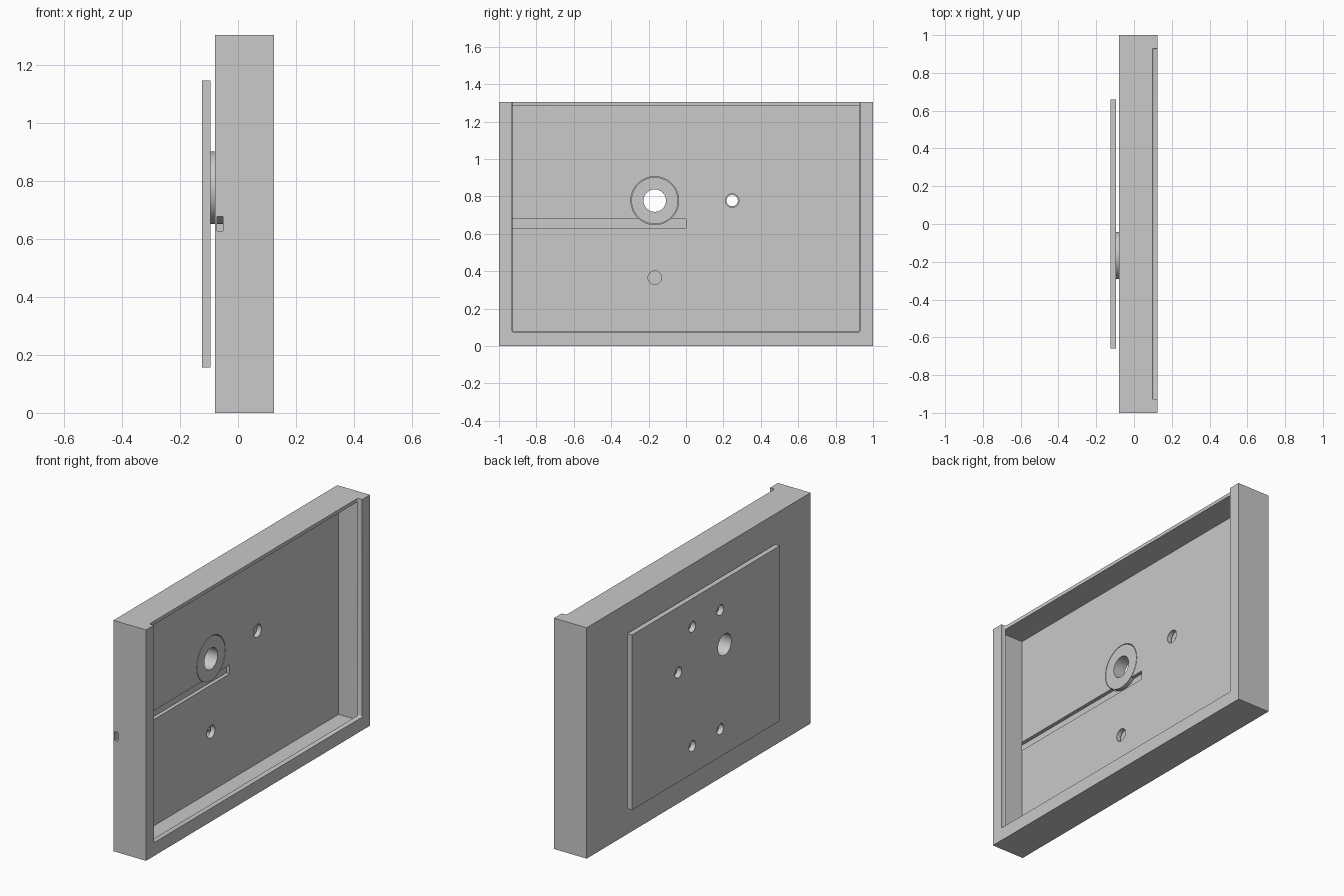
import bpy
import math

if "Cube" in bpy.data.objects:
    bpy.data.objects.remove(bpy.data.objects["Cube"], do_unlink=True)

grey = bpy.data.materials.new("plain grey")
grey.use_nodes = True
grey.diffuse_color = (0.585, 0.585, 0.585, 1)
grey.node_tree.nodes["Principled BSDF"].inputs["Base Color"].default_value = (0.585, 0.585, 0.585, 1)


def box(name, x, y, z):
    """Box spanning the given (low, high) ranges."""
    bpy.ops.mesh.primitive_cube_add(size=1, location=[sum(r) / 2 for r in (x, y, z)])
    ob = bpy.context.object
    ob.name = name
    ob.scale = [r[1] - r[0] for r in (x, y, z)]
    bpy.ops.object.transform_apply(location=False, rotation=False, scale=True)
    ob.data.materials.append(grey)
    return ob


def rod(name, x, y, z, radius):
    """Cylinder lying along x."""
    bpy.ops.mesh.primitive_cylinder_add(
        vertices=64, radius=radius, depth=x[1] - x[0],
        location=(sum(x) / 2, y, z), rotation=(0, math.pi / 2, 0))
    ob = bpy.context.object
    ob.name = name
    bpy.ops.object.transform_apply(location=False, rotation=True, scale=False)
    ob.data.materials.append(grey)
    return ob


def apply(ob, mod):
    bpy.ops.object.select_all(action="DESELECT")
    bpy.context.view_layer.objects.active = ob
    ob.select_set(True)
    bpy.ops.object.modifier_apply(modifier=mod.name)


def cut(ob, cutter):
    mod = ob.modifiers.new("cut", "BOOLEAN")
    mod.operation = "DIFFERENCE"
    mod.solver = "EXACT"
    mod.object = cutter
    apply(ob, mod)
    bpy.data.objects.remove(cutter, do_unlink=True)


def finish(ob):
    bpy.ops.object.select_all(action="DESELECT")
    bpy.context.view_layer.objects.active = ob
    ob.select_set(True)
    bpy.ops.object.shade_smooth_by_angle(angle=math.radians(30))


BACK, FLOOR, LIP, FRONT = -0.079, -0.052, 0.097, 0.125
PLATE = (-0.125, -0.095)
THROUGH = (-0.3, 0.0)
HUB = (-0.167, 0.777)
PIN = (0.247, 0.777)

# Shallow tray: the opening is cut first, leaving a retaining lip
tray = box("tray", (BACK, FRONT), (-1, 1), (0, 1.305))
opening = box("opening_cutter", (LIP, 0.3), (-0.93, 0.93), (0.075, 1.5))
bevel = opening.modifiers.new("round", "BEVEL")
bevel.width = 0.008
bevel.segments = 4
apply(opening, bevel)
cut(tray, opening)

# Wider pocket behind the lip, reaching just past the rounded opening edge
cut(tray, box("pocket_cutter", (FLOOR, LIP + 0.002), (-0.973, 0.973), (0.027, 1.285)))

# Cable groove in the floor, running out through the side wall
cut(tray, box("groove_cutter", (-0.073, FLOOR + 0.0005), (-1.1, 0), (0.628, 0.678)))

# Hub bore and two pin holes in the floor
cut(tray, rod("hub_cutter", THROUGH, *HUB, 0.128))
for spot in (PIN, (HUB[0], 0.365)):
    cut(tray, rod("pin_cutter", THROUGH, *spot, 0.036))
finish(tray)

# Mounting plate standing off the back
plate = box("mounting_plate", PLATE, (-0.66, 0.66), (0.157, 1.147))
cut(plate, rod("bore_cutter", THROUGH, *HUB, 0.06))
screws = [(y, z) for y in (-0.128, 0.122) for z in (0.313, 0.987)]
for spot in screws + [PIN]:
    cut(plate, rod("screw_cutter", THROUGH, *spot, 0.03))
finish(plate)

# Ring-shaped hub joining the plate to the tray
hub = rod("pivot_hub", (PLATE[1], FLOOR), *HUB, 0.125)
cut(hub, rod("hub_bore_cutter", THROUGH, *HUB, 0.06))
finish(hub)
